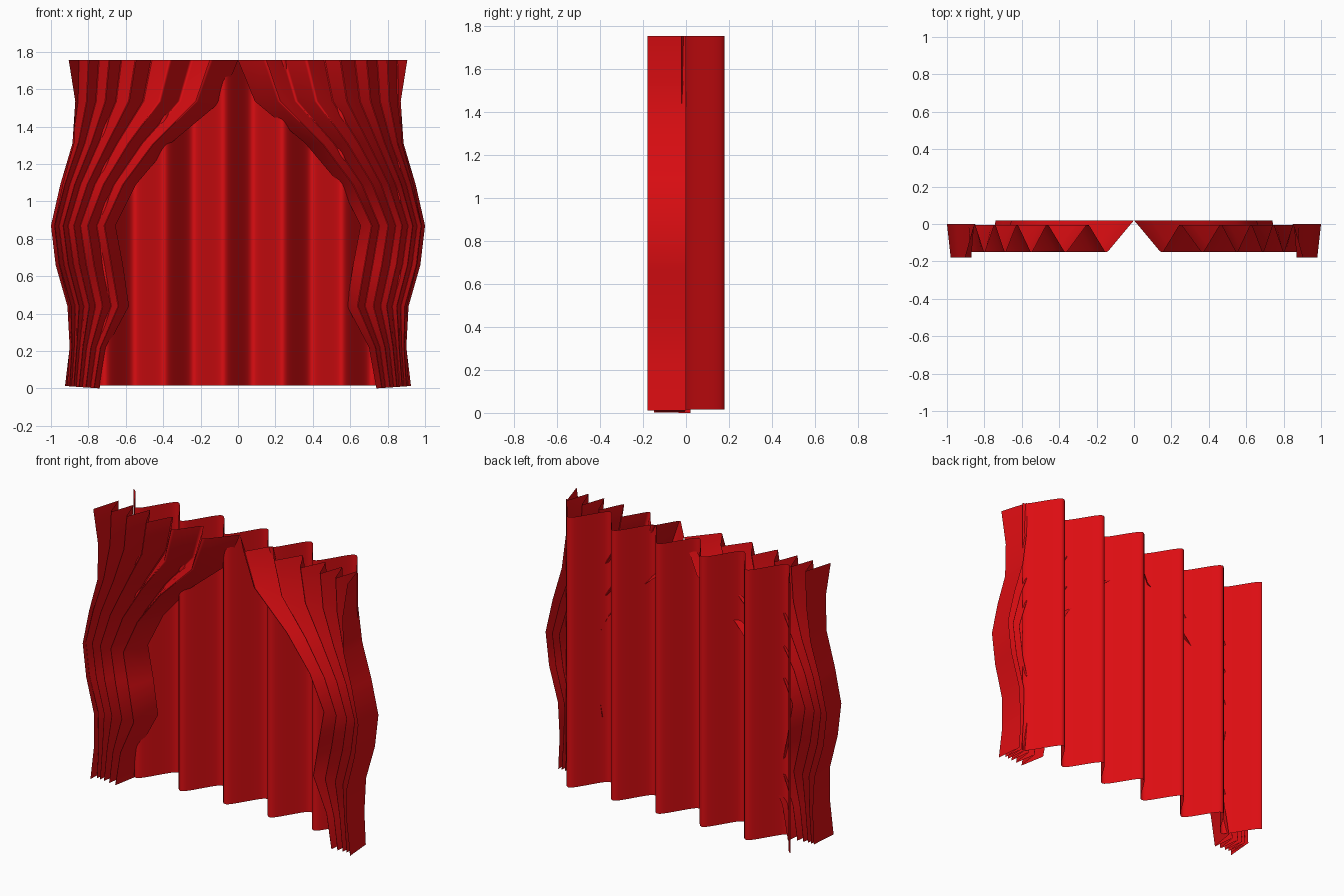
import bpy, bmesh, math

if "Cube" in bpy.data.objects:
    bpy.data.objects.remove(bpy.data.objects["Cube"])

red = bpy.data.materials.new("red_fabric")
red.diffuse_color = (0.72, 0.004, 0.006, 1)
red.use_nodes = True
red.node_tree.nodes["Principled BSDF"].inputs["Base Color"].default_value = red.diffuse_color


def cloth(name, rows):
    """Build a smooth-shaded sheet of quads from rows of points."""
    bm = bmesh.new()
    grid = [[bm.verts.new(p) for p in row] for row in rows]
    for a, b in zip(grid, grid[1:]):
        for i in range(len(a) - 1):
            bm.faces.new((a[i], a[i + 1], b[i + 1], b[i]))
    me = bpy.data.meshes.new(name)
    bm.to_mesh(me)
    bm.free()
    me.materials.append(red)
    ob = bpy.data.objects.new(name, me)
    bpy.context.collection.objects.link(ob)
    bpy.context.view_layer.objects.active = ob
    ob.select_set(True)
    bpy.ops.object.shade_smooth_by_angle(angle=math.radians(50))
    ob.select_set(False)
    return ob


# Back curtain: five and a half rounded folds
HALF, WAVES, STEPS = 0.87, 5.5, 132
profile = []
for i in range(STEPS + 1):
    u = i / STEPS
    w = math.asin(0.86 * math.cos(2 * math.pi * WAVES * u)) / math.asin(0.86)
    profile.append((-HALF + 2 * HALF * u, 0.08 + 0.1 * w))
cloth("back_curtain", [[(x, y, z) for x, y in profile] for z in (0.015, 1.755)])

# Front drape outline: height, inner edge, last pleat, free edge of outer flap
outline = [(0.0, 0.74, 0.91, 0.925), (0.22, 0.70, 0.90, 0.90),
           (0.44, 0.583, 0.912, 0.90), (0.66, 0.615, 0.975, 0.955),
           (0.87, 0.655, 1.0, 0.98), (1.09, 0.545, 0.95, 0.935),
           (1.31, 0.36, 0.885, 0.875), (1.535, 0.09, 0.855, 0.87),
           (1.755, 0.0, 0.85, 0.905)]

# Pleat turning points: fraction across the drape, depth
turns = [(0.0, 0.02), (0.175, -0.158), (0.29, 0.004), (0.43, -0.158),
         (0.545, 0.004), (0.645, -0.158), (0.735, 0.004), (0.81, -0.158),
         (0.875, 0.004), (0.94, -0.158), (1.0, 0.0)]

# Round each turn with a small curve
pleats = [turns[0]]
for p, c, n in zip(turns, turns[1:], turns[2:]):
    a, b = ([c[k] + 0.1 * (q[k] - c[k]) for k in (0, 1)] for q in (p, n))
    for s in (0, 0.33, 0.67, 1):
        pleats.append(tuple((1 - s) ** 2 * a[k] + 2 * s * (1 - s) * c[k] + s * s * b[k]
                            for k in (0, 1)))
pleats.append(turns[-1])

# Left and right drapes
for side, name in ((-1, "left_drape"), (1, "right_drape")):
    rows = []
    for z, inner, outer, flap in outline:
        lift = 0.012 if z == 0 else 0
        row = [(side * (inner + (outer - inner) * t), y, z + lift * t) for t, y in pleats]
        row.append((side * flap, -0.18, z + lift))
        rows.append(row)
    cloth(name, rows)
